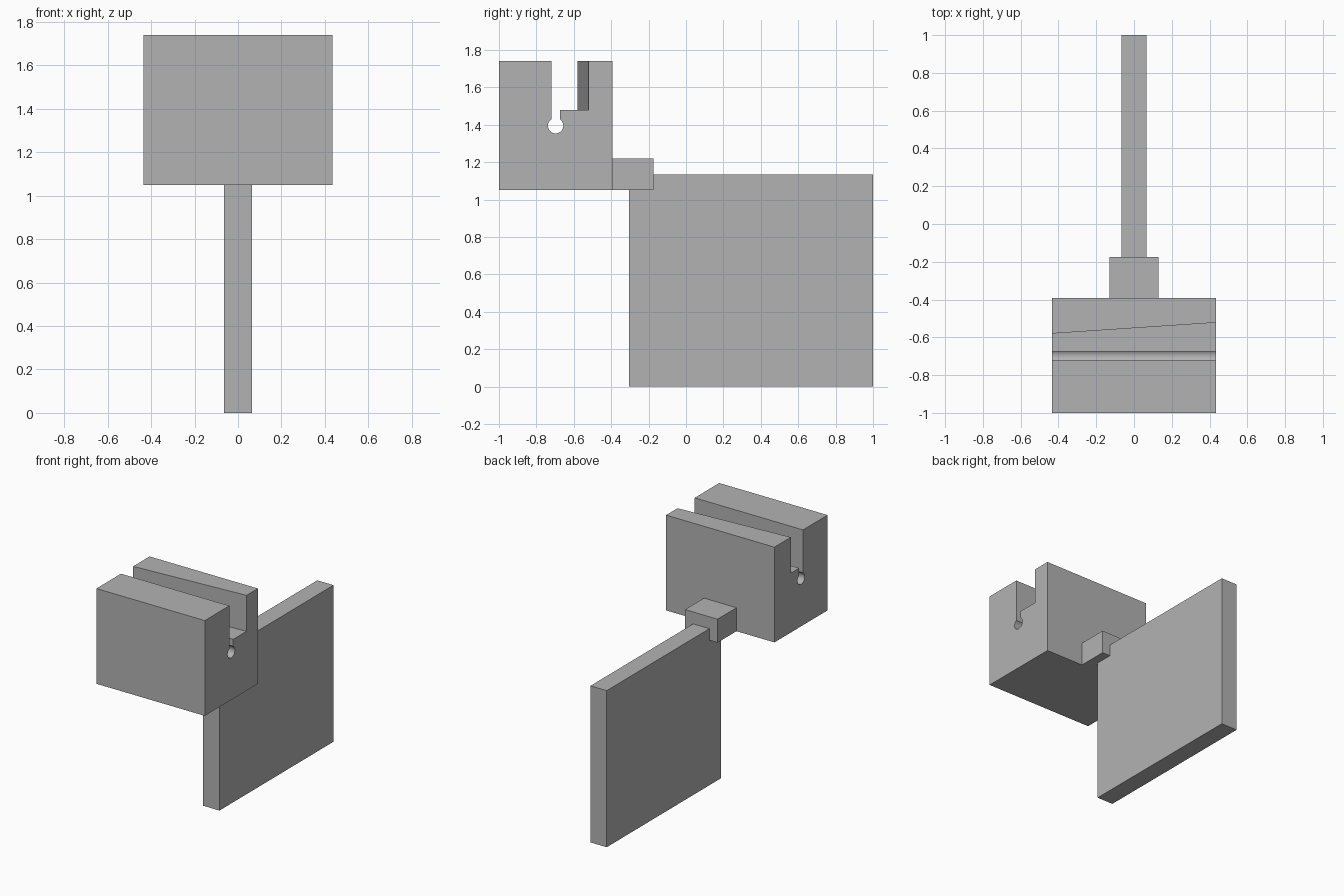
import bpy
import bmesh
from math import radians, sin, cos

default = bpy.data.objects.get("Cube")
if default:
    bpy.data.objects.remove(default, do_unlink=True)

# Single flat grey
grey = bpy.data.materials.new("plain grey")
grey.use_nodes = True
colour = (0.45, 0.45, 0.45, 1)
grey.diffuse_color = colour
grey.node_tree.nodes["Principled BSDF"].inputs["Base Color"].default_value = colour


def loft(name, x0, x1, profile0, profile1=None):
    """Solid between two matching (y, z) outlines at x0 and x1."""
    bm = bmesh.new()
    a = [bm.verts.new((x0, y, z)) for y, z in profile0]
    b = [bm.verts.new((x1, y, z)) for y, z in (profile1 or profile0)]
    bm.faces.new(a)
    bm.faces.new(b[::-1])
    for i in range(len(a)):
        j = (i + 1) % len(a)
        bm.faces.new((a[j], a[i], b[i], b[j]))
    bmesh.ops.recalc_face_normals(bm, faces=bm.faces)
    mesh = bpy.data.meshes.new(name)
    bm.to_mesh(mesh)
    bm.free()
    mesh.materials.append(grey)
    obj = bpy.data.objects.new(name, mesh)
    bpy.context.collection.objects.link(obj)
    return obj


def rect(y0, y1, z0, z1):
    return [(y0, z0), (y1, z0), (y1, z1), (y0, z1)]


def block_profile(wall_y):
    """Block outline with a stepped slot ending in a round hole."""
    cy, cz, r, steps = -0.697, 1.395, 0.041, 28
    start, end = radians(123), radians(417)
    arc = []
    for i in range(steps + 1):
        t = start + (end - start) * i / steps
        arc.append((cy + r * cos(t), cz + r * sin(t)))
    left, right = arc[0][0], arc[-1][0]
    return ([(-1, 1.05), (-1, 1.74), (left, 1.74)] + arc +
            [(right, 1.48), (wall_y, 1.48), (wall_y, 1.74),
             (-0.392, 1.74), (-0.392, 1.05)])


# Slotted block: the rear slot wall runs at a slight slant
block = loft("slotted_block", -0.434, 0.434,
             block_profile(-0.58), block_profile(-0.522))

# Connector and upright plate
loft("connector", -0.13, 0.13, rect(-0.392, -0.175, 1.05, 1.22))
loft("upright_plate", -0.065, 0.065, rect(-0.305, 1, 0, 1.134))

# Smooth the hole, keep the corners sharp
bpy.ops.object.select_all(action='DESELECT')
block.select_set(True)
bpy.context.view_layer.objects.active = block
bpy.ops.object.shade_smooth_by_angle(angle=radians(30))
